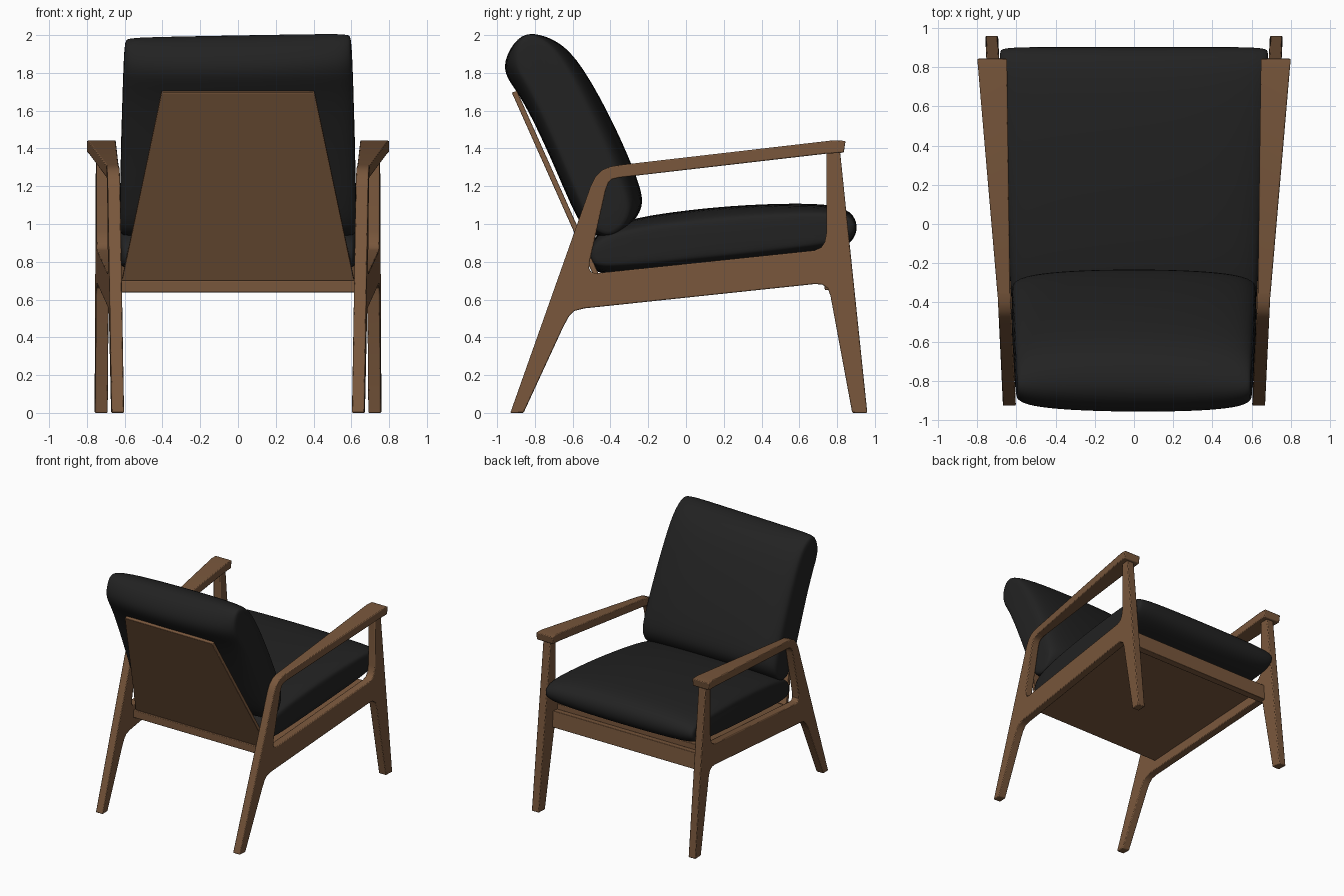
import bpy, bmesh, math
from mathutils import Vector

if "Cube" in bpy.data.objects:
    bpy.data.objects.remove(bpy.data.objects["Cube"])


def material(name, rgb):
    m = bpy.data.materials.new(name)
    m.diffuse_color = (*rgb, 1)
    m.use_nodes = True
    m.node_tree.nodes["Principled BSDF"].inputs["Base Color"].default_value = m.diffuse_color
    return m


WOOD = material("walnut wood", (0.19, 0.095, 0.045))
BLACK = material("black upholstery", (0.016, 0.016, 0.016))


def finish(name, bm, mat):
    bmesh.ops.recalc_face_normals(bm, faces=bm.faces[:])
    me = bpy.data.meshes.new(name)
    bm.to_mesh(me)
    bm.free()
    me.materials.append(mat)
    ob = bpy.data.objects.new(name, me)
    bpy.context.collection.objects.link(ob)
    return ob


def smooth(ob, deg):
    bpy.ops.object.select_all(action='DESELECT')
    ob.select_set(True)
    bpy.context.view_layer.objects.active = ob
    bpy.ops.object.shade_smooth_by_angle(angle=math.radians(deg))


def prism(name, a, b, bevel=0.006, mirror=False):
    """Solid between two matching outlines."""
    bm = bmesh.new()
    va = [bm.verts.new(p) for p in a]
    vb = [bm.verts.new(p) for p in b]
    n = len(a)
    bm.faces.new(va)
    bm.faces.new(vb[::-1])
    for i in range(n):
        j = (i + 1) % n
        bm.faces.new((va[j], va[i], vb[i], vb[j]))
    ob = finish(name, bm, WOOD)
    if mirror:
        ob.modifiers.new("mirror", 'MIRROR')
    if bevel:
        mod = ob.modifiers.new("bevel", 'BEVEL')
        mod.width, mod.segments = bevel, 2
        mod.limit_method, mod.angle_limit = 'ANGLE', math.radians(40)
    smooth(ob, 35)
    return ob


def side_x(y):
    # side frames splay outward toward the seat front
    return 0.636 + 0.048 * (y + 0.93)


# side frames: both legs, seat rail and the bend up to the arm
frame = [(-0.93, 0), (-0.86, 0), (-0.65, 0.455), (-0.62, 0.51), (-0.59, 0.54), (-0.54, 0.553),
         (0.68, 0.682), (0.72, 0.68), (0.75, 0.66), (0.765, 0.62), (0.88, 0), (0.96, 0),
         (0.87, 0.86), (0.815, 1.39), (0.745, 1.39), (0.745, 0.96), (0.735, 0.905), (0.715, 0.875),
         (0.68, 0.86), (-0.47, 0.74), (-0.50, 0.743), (-0.513, 0.765), (-0.51, 0.80),
         (-0.425, 1.18), (-0.41, 1.22), (-0.39, 1.237), (-0.35, 1.246),
         (-0.35, 1.312), (-0.40, 1.304), (-0.445, 1.285), (-0.48, 1.25), (-0.505, 1.2)]
prism("side_frames", [(side_x(y) - 0.033, y, z) for y, z in frame],
      [(side_x(y) + 0.033, y, z) for y, z in frame], mirror=True)

# armrests, widening toward the seat front
arm = [(-0.36, 1.245), (0.74, 1.372), (0.835, 1.378), (0.845, 1.44), (0.78, 1.443), (-0.36, 1.311)]
prism("armrests", [(0.632 + 0.016 * (y + 0.36) / 1.2, y, z) for y, z in arm],
      [(0.697 + 0.103 * (y + 0.36) / 1.2, y, z) for y, z in arm], mirror=True)

# sloping seat panel
seat = [(-0.49, 0.638), (0.725, 0.765), (0.725, 0.83), (-0.49, 0.70)]
prism("seat_panel", [(-side_x(y) + 0.01, y, z) for y, z in seat],
      [(side_x(y) - 0.01, y, z) for y, z in seat], 0.004)

# apron between the tall legs
apron = [(0.735, 0.65), (0.79, 0.655), (0.78, 0.79), (0.725, 0.785)]
prism("apron", [(-0.70, y, z) for y, z in apron], [(0.70, y, z) for y, z in apron], 0.004)

# tapered back panel
back = [(-0.615, -0.478, 0.70), (0.615, -0.478, 0.70), (0.405, -0.922, 1.695), (-0.405, -0.922, 1.695)]
prism("back_panel", back, [(x, y + 0.027, z + 0.01) for x, y, z in back], 0.004)


def cushion(name, profile, centre, axis, width, tilt=0.0):
    """Pillow: side profile lofted across x, thinner at both ends."""
    ax = Vector(axis).normalized()
    nr = Vector((-ax.y, ax.x))
    c = Vector(centre)
    half = [(1, 0.55, 0.965), (0.975, 0.68, 0.985), (0.88, 0.84, 1), (0.55, 0.96, 1)]
    stations = [(-u, f, g) for u, f, g in half] + [(0, 1, 1)] + half[::-1]
    bm = bmesh.new()
    rings = []
    for u, thick, length in stations:
        ring = []
        for p in profile:
            d = Vector(p) - c
            q = c + ax * (d.dot(ax) * length + max(0, d.dot(ax)) * tilt * u) + nr * d.dot(nr) * thick
            ring.append(bm.verts.new((u * width(*q), q.x, q.y)))
        rings.append(ring)
    n = len(profile)
    for r, s in zip(rings, rings[1:]):
        for i in range(n):
            bm.faces.new((r[i], r[(i + 1) % n], s[(i + 1) % n], s[i]))
    bm.faces.new(rings[0])
    bm.faces.new(rings[-1][::-1])
    ob = finish(name, bm, BLACK)
    mod = ob.modifiers.new("soft", 'SUBSURF')
    mod.levels = mod.render_levels = 2
    smooth(ob, 180)


# seat cushion
cushion("seat_cushion",
        [(-0.51, 0.77), (-0.45, 0.72), (-0.1, 0.75), (0.3, 0.79), (0.68, 0.835), (0.84, 0.87), (0.90, 0.93),
         (0.91, 1.01), (0.86, 1.085), (0.70, 1.115), (0.3, 1.105), (0.0, 1.075), (-0.25, 1.04),
         (-0.45, 0.98), (-0.52, 0.88)],
        (0.2, 0.92), (1, 0.1), lambda y, z: 0.65 + 0.052 * y)

# back cushion
cushion("back_cushion",
        [(-0.97, 1.86), (-0.955, 1.77), (-0.87, 1.67), (-0.72, 1.36), (-0.58, 1.02), (-0.51, 0.94),
         (-0.40, 0.92), (-0.29, 0.99), (-0.22, 1.09), (-0.235, 1.20), (-0.37, 1.52), (-0.55, 1.85),
         (-0.67, 1.97), (-0.80, 2.01), (-0.90, 1.98)],
        (-0.6, 1.45), (-0.38, 0.925), lambda y, z: 0.632 - 0.026 * (z - 0.95), 0.02)
